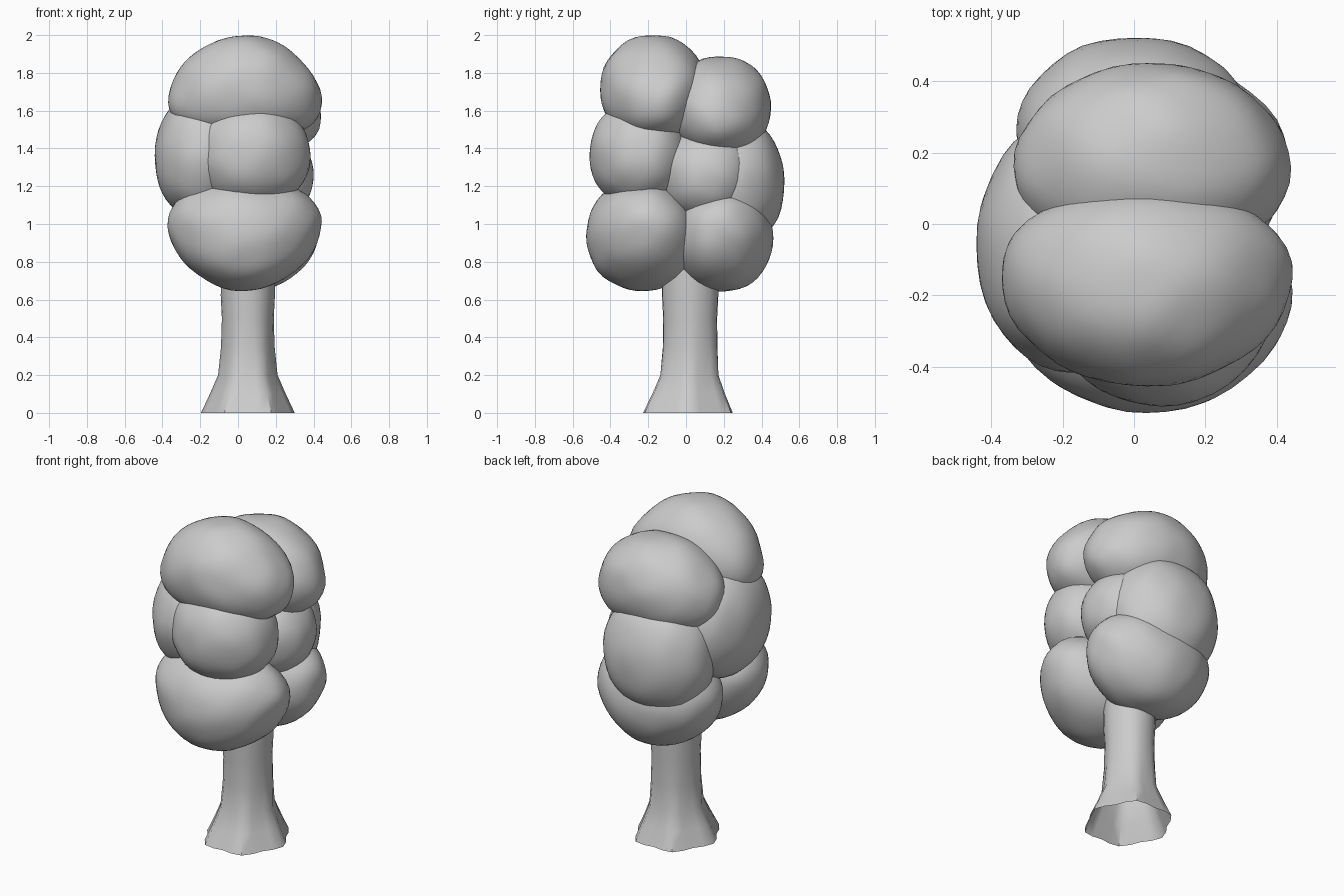
import bpy, bmesh
from math import sin, cos, pi, radians
from mathutils import Vector, noise

if "Cube" in bpy.data.objects:
    bpy.data.objects.remove(bpy.data.objects["Cube"])

POWER = 2.1    # nearly an ellipsoid
MID_Z = 1.32   # height of the crown's middle

# name: (centre, radii, taper) of each leaf clump; taper narrows x away from the crown's middle
CLUMPS = {
    "crown_top_front":    ((0.035, -0.175, 1.715), (0.396, 0.28, 0.285), 0.24),
    "crown_top_back":     ((0.05,  0.18, 1.615), (0.382, 0.27, 0.275), 0.18),
    "crown_middle_front": ((0.075, -0.25, 1.37), (0.31, 0.26, 0.285), 0.10),
    "crown_middle_right": ((0.14,  0.11, 1.26), (0.26, 0.25, 0.25), 0.0),
    "crown_middle_left":  ((-0.18, -0.06, 1.36), (0.26, 0.35, 0.34), 0.0),
    "crown_middle_back":  ((0.005,  0.26, 1.22), (0.335, 0.262, 0.35), 0.05),
    "crown_low_front":    ((0.035, -0.23, 0.94), (0.396, 0.297, 0.295), 0.24),
    "crown_low_back":     ((0.05,  0.19, 0.925), (0.375, 0.27, 0.282), 0.18),
}


def x_width(y, z, centre, radii, taper):
    """Width factor: wider towards the middle of the crown, narrower outside."""
    out = Vector((centre[1], centre[2] - MID_Z)).normalized()
    t = out.x * (y - centre[1]) / radii[1] + out.y * (z - centre[2]) / radii[2]
    return 1 - taper * t


def level(p, centre, radii, taper):
    """Below 1 inside the clump, above 1 outside."""
    q = [(p[i] - centre[i]) / radii[i] for i in range(3)]
    q[0] /= max(0.1, x_width(p[1], p[2], centre, radii, taper))
    return sum(abs(c) ** POWER for c in q) ** (1 / POWER)


def finish(name, bm, angle):
    mesh = bpy.data.meshes.new(name)
    bm.to_mesh(mesh)
    bm.free()
    obj = bpy.data.objects.new(name, mesh)
    bpy.context.collection.objects.link(obj)
    bpy.ops.object.select_all(action='DESELECT')
    obj.select_set(True)
    bpy.context.view_layer.objects.active = obj
    bpy.ops.object.shade_smooth_by_angle(angle=radians(angle))


# Leaf clumps: lumpy rounded blobs, open where buried in a neighbour
for k, (name, (centre, radii, taper)) in enumerate(CLUMPS.items()):
    bm = bmesh.new()
    bmesh.ops.create_icosphere(bm, subdivisions=4, radius=1)
    for v in bm.verts:
        d = v.co.normalized()
        s = 1 / sum(abs(c) ** POWER for c in d) ** (1 / POWER)
        s *= 1 + 0.025 * noise.noise(d * 2.2 + Vector((k * 7.3, 2.1, 0.4)))
        y, z = (centre[i] + d[i] * s * radii[i] for i in (1, 2))
        x = centre[0] + d.x * s * radii[0] * x_width(y, z, centre, radii, taper)
        v.co = (x, y, z)
    others = [c for n, c in CLUMPS.items() if n != name]
    hidden = [f for f in bm.faces
              if any(all(level(v.co, *c) < 0.94 for v in f.verts) for c in others)]
    bmesh.ops.delete(bm, geom=hidden, context='FACES')
    finish(name, bm, 45)

# Trunk: lofted rings, open below, with root lobes flaring at the base
SIDES = 24
RINGS = [(0.0, 0.232, 0.07), (0.1, 0.188, 0.07), (0.2, 0.15, 0.05), (0.35, 0.139, 0.02),
         (0.5, 0.136, 0.01), (0.62, 0.142, 0.01), (0.76, 0.142, 0.0)]
bm = bmesh.new()
rings = []
for z, r, lobe in RINGS:
    ring = []
    for i in range(SIDES):
        a = 2 * pi * i / SIDES
        rr = r * (1 + lobe * cos(6 * a))
        cy = 0.01 + 0.012 * min(1, z / 0.3)
        ring.append(bm.verts.new((0.052 + rr * cos(a), cy + rr * sin(a) * 1.06, z)))
    rings.append(ring)
for lo, hi in zip(rings, rings[1:]):
    for i in range(SIDES):
        j = (i + 1) % SIDES
        bm.faces.new((lo[i], lo[j], hi[j], hi[i]))
finish("trunk", bm, 40)
